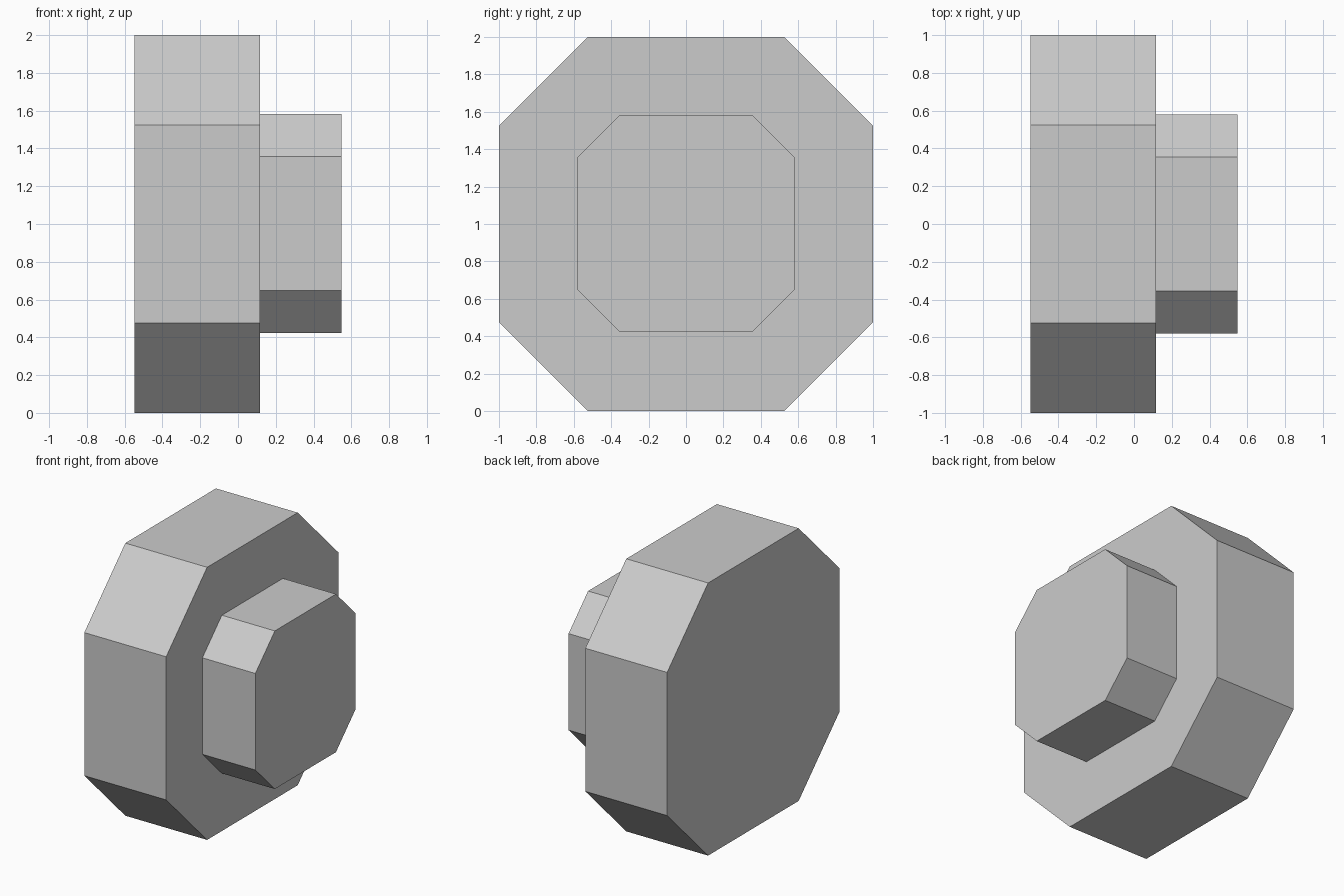
import bpy, bmesh

if "Cube" in bpy.data.objects:
    bpy.data.objects.remove(bpy.data.objects["Cube"])


def octagon(bm, x, half, flat, zc=1.0):
    """Ring of 8 vertices across the x axis: a square with cut corners."""
    pts = [(flat, half), (half, flat), (half, -flat), (flat, -half),
           (-flat, -half), (-half, -flat), (-half, flat), (-flat, half)]
    return [bm.verts.new((x, y, zc + z)) for y, z in pts]


# Stepped knob: wide disc with a smaller boss, lofted through octagon rings
DISC = (1.0, 0.525)
BOSS = (0.58, 0.354)
sections = [(-0.547, *DISC), (0.117, *DISC), (0.117, *BOSS), (0.547, *BOSS)]

bm = bmesh.new()
rings = [octagon(bm, x, half, flat, 1.0 if half == 1.0 else 1.003)
         for x, half, flat in sections]
for a, b in zip(rings, rings[1:]):
    for i in range(8):
        j = (i + 1) % 8
        bm.faces.new((a[i], a[j], b[j], b[i]))

# End caps
bm.faces.new(rings[0])
bm.faces.new(rings[-1])
bmesh.ops.recalc_face_normals(bm, faces=bm.faces)

mesh = bpy.data.meshes.new("stepped_knob")
bm.to_mesh(mesh)
bm.free()
bpy.context.collection.objects.link(bpy.data.objects.new("stepped_knob", mesh))
